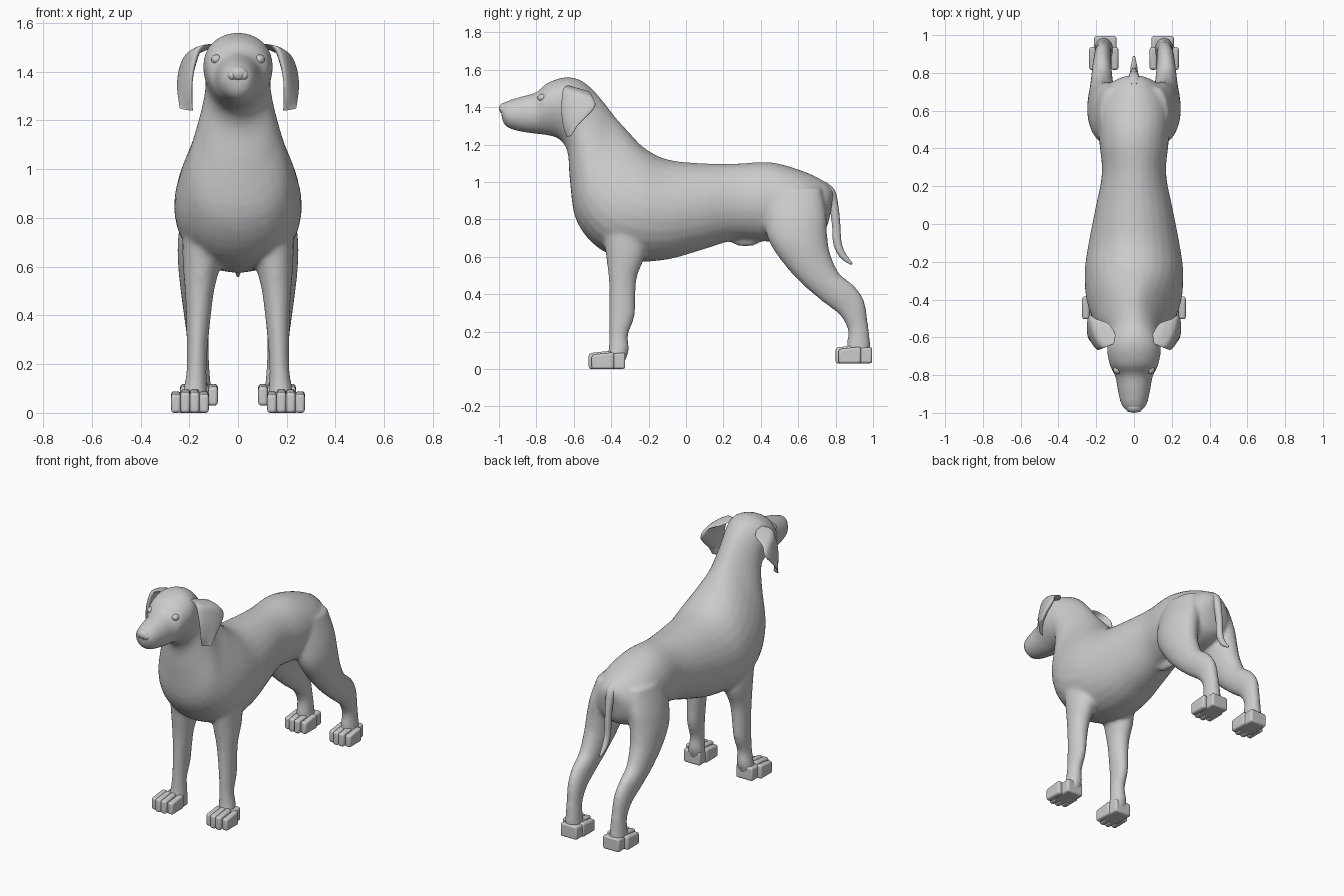
import bpy, bmesh, math
from mathutils import Vector, Matrix


def catmull(p0, p1, p2, p3, t):
    return [0.5 * (2*b + (c - a)*t + (2*a - 5*b + 4*c - d)*t*t + (3*b - a - 3*c + d)*t**3)
            for a, b, c, d in zip(p0, p1, p2, p3)]


def loft(bm, secs, side=1, skew=0.0, n=28, steps=4):
    """Skin rings; section = top/front point (y,z), bottom/back point (y,z), centre x, half width, egg factor."""
    pts = []
    last = len(secs) - 1
    for i in range(last):
        for s in range(steps):
            pts.append(catmull(secs[max(i-1, 0)], secs[i], secs[i+1], secs[min(i+2, last)], s / steps))
    pts.append(secs[-1])
    rings = []
    for ay, az, by, bz, cx, w, k in pts:
        ring = []
        for j in range(n):
            t = 2 * math.pi * j / n
            c, s = math.cos(t), math.sin(t)
            x = cx + w * c * (1 - k * s) + skew * s
            ring.append(bm.verts.new((side * x, (ay+by)/2 + (ay-by)/2*s, (az+bz)/2 + (az-bz)/2*s)))
        rings.append(ring)
    for a, b in zip(rings, rings[1:]):
        for j in range(n):
            bm.faces.new((a[j], a[(j+1) % n], b[(j+1) % n], b[j]))
    # Domed end caps
    for ring, prev in ((rings[0], rings[1]), (rings[-1], rings[-2])):
        c = sum((v.co for v in ring), Vector()) / n
        q = sum((v.co for v in prev), Vector()) / n
        tip = bm.verts.new(c + (c - q) * 0.25)
        for j in range(n):
            bm.faces.new((ring[j], ring[(j+1) % n], tip))


def ball(bm, loc, size):
    bmesh.ops.create_uvsphere(bm, u_segments=20, v_segments=12, radius=1,
                              matrix=Matrix.Translation(loc) @ Matrix.Diagonal((*size, 1)))


def finish(bm, name, angle=60):
    bmesh.ops.recalc_face_normals(bm, faces=bm.faces[:])
    me = bpy.data.meshes.new(name)
    bm.to_mesh(me)
    bm.free()
    ob = bpy.data.objects.new(name, me)
    bpy.context.collection.objects.link(ob)
    bpy.ops.object.select_all(action='DESELECT')
    bpy.context.view_layer.objects.active = ob
    ob.select_set(True)
    bpy.ops.object.shade_smooth_by_angle(angle=math.radians(angle))
    return ob


# Torso, neck and head in one run from rump to nose
TRUNK = [
    (0.79, 0.95, 0.77, 0.82, 0, 0.05, 0),
    (0.745, 1.0, 0.735, 0.73, 0, 0.13, 0.1),
    (0.62, 1.06, 0.62, 0.68, 0, 0.185, 0),
    (0.45, 1.105, 0.45, 0.68, 0, 0.185, 0),
    (0.27, 1.098, 0.27, 0.69, 0, 0.17, 0),
    (0.08, 1.10, 0.08, 0.635, 0, 0.205, 0),
    (-0.10, 1.12, -0.10, 0.585, 0, 0.24, 0.05),
    (-0.22, 1.18, -0.28, 0.578, 0, 0.26, 0.12),
    (-0.30, 1.26, -0.46, 0.64, 0, 0.245, 0.25),
    (-0.38, 1.35, -0.585, 0.79, 0, 0.20, 0.33),
    (-0.45, 1.44, -0.62, 1.0, 0, 0.155, 0.2),
    (-0.51, 1.505, -0.63, 1.14, 0, 0.135, 0.05),
    (-0.57, 1.547, -0.655, 1.205, 0, 0.135, -0.1),
    (-0.645, 1.56, -0.70, 1.24, 0, 0.142, -0.15),
    (-0.74, 1.53, -0.77, 1.253, 0, 0.125, -0.15),
    (-0.80, 1.48, -0.81, 1.258, 0, 0.10, 0),
    (-0.88, 1.457, -0.88, 1.268, 0, 0.086, 0),
    (-0.95, 1.435, -0.95, 1.288, 0, 0.07, 0),
    (-0.992, 1.41, -0.98, 1.32, 0, 0.045, -0.1),
]
FRONT_LEG = [
    (-0.46, 0.86, -0.26, 0.86, 0.165, 0.06, 0),
    (-0.435, 0.66, -0.215, 0.64, 0.15, 0.078, 0),
    (-0.415, 0.50, -0.26, 0.50, 0.158, 0.06, 0),
    (-0.41, 0.40, -0.27, 0.40, 0.162, 0.051, 0),
    (-0.41, 0.28, -0.275, 0.28, 0.167, 0.044, 0),
    (-0.41, 0.18, -0.31, 0.18, 0.17, 0.041, 0),
    (-0.415, 0.10, -0.305, 0.10, 0.175, 0.048, 0),
    (-0.43, 0.03, -0.33, 0.03, 0.18, 0.055, 0),
]
HIND_LEG = [
    (0.42, 0.95, 0.72, 0.97, 0.12, 0.06, 0),
    (0.42, 0.81, 0.75, 0.83, 0.138, 0.09, 0),
    (0.44, 0.69, 0.755, 0.72, 0.155, 0.092, 0),
    (0.52, 0.565, 0.77, 0.62, 0.165, 0.08, 0),
    (0.62, 0.455, 0.82, 0.51, 0.17, 0.063, 0),
    (0.73, 0.36, 0.90, 0.445, 0.17, 0.052, 0),
    (0.82, 0.29, 0.952, 0.365, 0.166, 0.046, 0),
    (0.865, 0.21, 0.972, 0.25, 0.162, 0.042, 0),
    (0.86, 0.13, 0.985, 0.14, 0.16, 0.047, 0),
    (0.86, 0.06, 0.985, 0.06, 0.16, 0.055, 0),
]
bm = bmesh.new()
loft(bm, TRUNK)
for s in (1, -1):
    loft(bm, FRONT_LEG, s)
    loft(bm, HIND_LEG, s)
ball(bm, (0, 0.32, 0.69), (0.028, 0.085, 0.036))   # belly sheath
body = finish(bm, "body", 180)
rm = body.modifiers.new("blend", 'REMESH')
rm.mode = 'VOXEL'
rm.voxel_size = 0.012
rm.use_smooth_shade = True
sm = body.modifiers.new("soften", 'SMOOTH')
sm.factor = 0.5
sm.iterations = 8

# Hanging ears
EAR = [
    (-0.63, 1.515, -0.52, 1.485, 0.125, 0.022, 0),
    (-0.655, 1.50, -0.50, 1.455, 0.182, 0.026, 0),
    (-0.665, 1.43, -0.485, 1.405, 0.208, 0.024, 0),
    (-0.665, 1.36, -0.53, 1.35, 0.218, 0.02, 0),
    (-0.655, 1.29, -0.58, 1.30, 0.217, 0.016, 0),
    (-0.638, 1.24, -0.61, 1.25, 0.212, 0.01, 0),
]
for s, side in ((1, "left"), (-1, "right")):
    bm = bmesh.new()
    loft(bm, EAR, s, skew=-0.025)
    finish(bm, "ear_" + side)

    # Eyelid bump
    bm = bmesh.new()
    ball(bm, (s * 0.088, -0.768, 1.45), (0.022, 0.026, 0.02))
    finish(bm, "eye_" + side)

    # Paws: heel block plus four toes
    for name, cx, y0, z0 in (("front_paw_", 0.197, -0.52, 0.0), ("hind_paw_", 0.16, 0.80, 0.03)):
        bm = bmesh.new()
        blocks = [(cx - 0.008, y0 + 0.125, 0.118, 0.14, 0.088)]
        for i in range(4):
            back = 0.016 if i in (0, 3) else 0
            blocks.append((cx + (i - 1.5) * 0.0385, y0 + 0.06 + back, 0.0385, 0.12, 0.098 - back * 0.5))
        for x, y, w, d, h in blocks:
            r = bmesh.ops.create_cube(bm, size=1, matrix=Matrix.Translation((s * x, y, z0 + h / 2))
                                      @ Matrix.Diagonal((w, d, h, 1)))
            for v in r["verts"]:    # toe tips slope down
                if v.co.y < y and v.co.z > z0 + h / 2:
                    v.co.z -= 0.014
        paw = finish(bm, name + side, 50)
        bv = paw.modifiers.new("round", 'BEVEL')
        bv.width = 0.012
        bv.segments = 3

# Nose pad with nostrils
bm = bmesh.new()
ball(bm, (0, -0.968, 1.392), (0.042, 0.032, 0.032))
for s in (1, -1):
    ball(bm, (s * 0.024, -0.972, 1.385), (0.02, 0.024, 0.022))
finish(bm, "nose")

# Tail
bm = bmesh.new()
TAIL = [(0.72, 0.965, 0.045), (0.765, 0.935, 0.037), (0.79, 0.87, 0.025), (0.803, 0.77, 0.022),
        (0.81, 0.67, 0.022), (0.84, 0.605, 0.018), (0.885, 0.562, 0.007)]
secs = []
for i, (y, z, r) in enumerate(TAIL):
    a, b = TAIL[max(i - 1, 0)], TAIL[min(i + 1, len(TAIL) - 1)]
    t = Vector((b[0] - a[0], b[1] - a[1])).normalized()
    secs.append((y - t.y * r, z + t.x * r, y + t.y * r, z - t.x * r, 0, r * 0.9, 0))
loft(bm, secs, n=16)
finish(bm, "tail")
